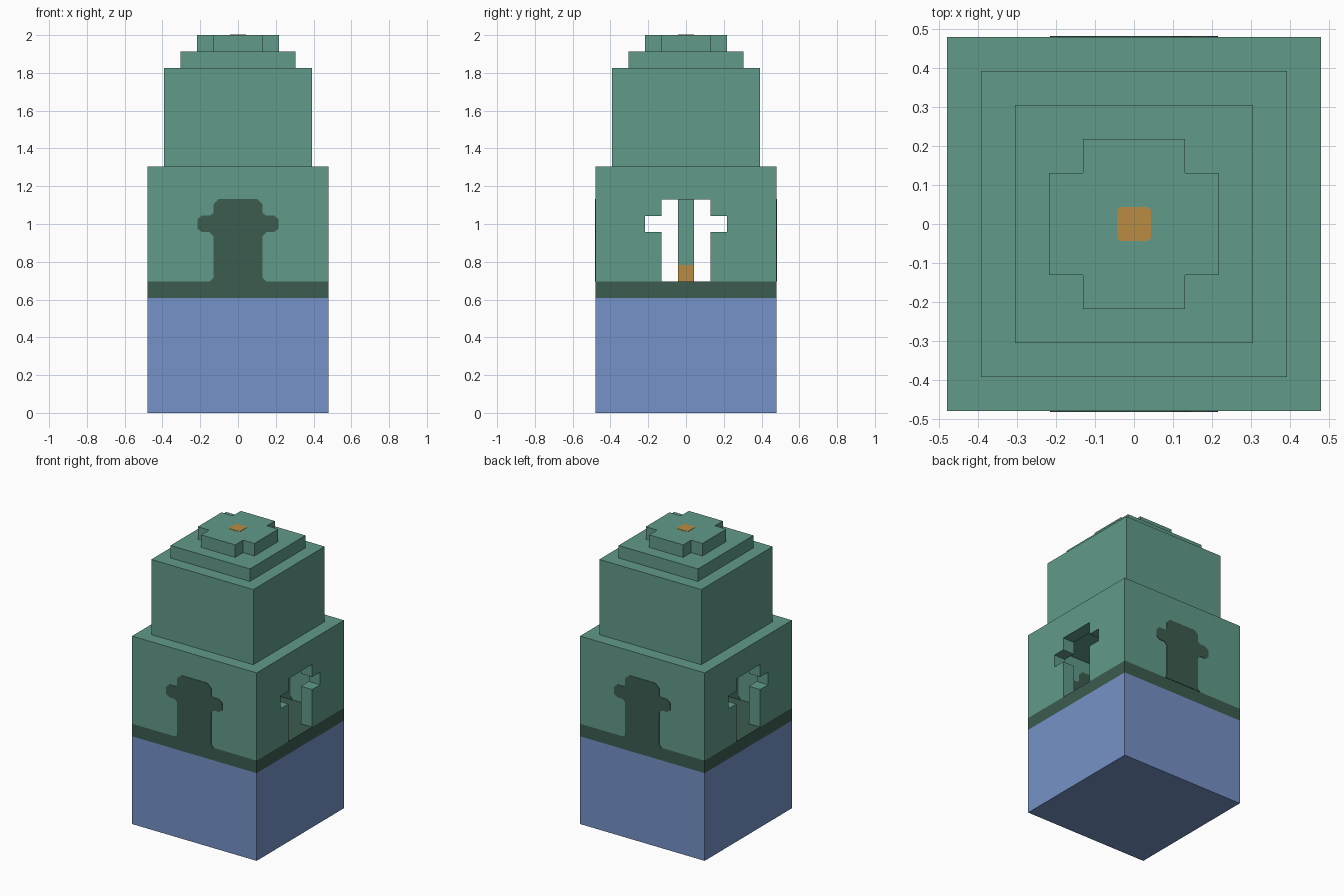
import bpy
import bmesh

cube = bpy.data.objects.get("Cube")
if cube:
    bpy.data.objects.remove(cube, do_unlink=True)

U = 2 / 23  # edge of one block


def material(name, rgb):
    m = bpy.data.materials.new(name)
    m.use_nodes = True
    color = (*rgb, 1)
    m.diffuse_color = color
    bsdf = m.node_tree.nodes["Principled BSDF"]
    bsdf.inputs["Base Color"].default_value = color
    bsdf.inputs["Roughness"].default_value = 0.9
    return m


GREEN = material("sea green", (0.119, 0.325, 0.255))
DARK = material("dark green", (0.045, 0.107, 0.080))
BLUE = material("soft blue", (0.178, 0.287, 0.571))
ORANGE = material("amber", (0.485, 0.262, 0.054))


def prism(name, outline, depth, mat):
    """Extrude a closed outline of 3D points along a vector."""
    bm = bmesh.new()
    face = bm.faces.new([bm.verts.new(p) for p in outline])
    ext = bmesh.ops.extrude_face_region(bm, geom=[face])
    moved = [g for g in ext["geom"] if isinstance(g, bmesh.types.BMVert)]
    bmesh.ops.translate(bm, verts=moved, vec=depth)
    # the starting cap stays in place so the solid is closed
    bmesh.ops.recalc_face_normals(bm, faces=bm.faces)
    mesh = bpy.data.meshes.new(name)
    bm.to_mesh(mesh)
    bm.free()
    mesh.materials.append(mat)
    obj = bpy.data.objects.new(name, mesh)
    bpy.context.scene.collection.objects.link(obj)
    return obj


def block(name, hx, hy, z0, z1, mat):
    """Centred box, all sizes in blocks."""
    x, y, z = hx * U, hy * U, z0 * U
    outline = [(-x, -y, z), (x, -y, z), (x, y, z), (-x, y, z)]
    return prism(name, outline, (0, 0, (z1 - z0) * U), mat)


def carve(target, cutter):
    mod = target.modifiers.new("opening", "BOOLEAN")
    mod.operation = "DIFFERENCE"
    mod.solver = "EXACT"
    mod.object = cutter
    bpy.context.view_layer.objects.active = target
    bpy.ops.object.modifier_apply(modifier=mod.name)
    bpy.data.objects.remove(cutter, do_unlink=True)


# Base and dark floor band
block("base", 5.5, 5.5, 0, 7, BLUE)
block("floor_band", 5.5, 5.5, 7, 8, DARK)

# Hollow hall with cross-shaped openings through both sides
hall = block("hall", 5.5, 5.5, 8, 15, GREEN)
carve(hall, block("room_cutter", 4.5, 4.5, 7.5, 14, GREEN))
carve(hall, block("window_cutter", 6, 1.5, 7.6, 13, GREEN))
carve(hall, block("arm_cutter", 6, 2.5, 11, 12, GREEN))

# Pillar standing on an amber block in the middle of the hall
block("lamp_block", 0.5, 0.5, 8, 9, ORANGE)
block("pillar", 0.5, 0.5, 9, 14, GREEN)

# Stepped tower
block("tower", 4.5, 4.5, 15, 21, GREEN)
block("tower_step", 3.5, 3.5, 21, 22, GREEN)

# Plus-shaped cap
corner = [(2.5, 1.5), (1.5, 1.5), (1.5, 2.5)]
plus = []
for sx, sy in ((1, 1), (-1, 1), (-1, -1), (1, -1)):
    pts = corner if sx * sy > 0 else corner[::-1]
    plus += [(sx * x * U, sy * y * U, 22 * U) for x, y in pts]
prism("cap", plus, (0, 0, U), GREEN)

# Amber inlay on the cap, with clipped corners
a, b = 0.043, 0.036
inlay = [(a, b), (b, a), (-b, a), (-a, b), (-a, -b), (-b, -a), (b, -a), (a, -b)]
prism("cap_inlay", [(x, y, 2) for x, y in inlay], (0, 0, 0.002), ORANGE)

# Dark cross-shaped doors painted on front and back, outside and inside
half = [(0.148, 0.696), (0.13, 0.715), (0.13, 0.935), (0.15, 0.957),
        (0.19, 0.957), (0.215, 0.975), (0.215, 1.025), (0.19, 1.046),
        (0.145, 1.046), (0.13, 1.06), (0.13, 1.105), (0.1, 1.133)]
door = half + [(-x, z) for x, z in reversed(half)]
for side, s in (("front", -1), ("back", 1)):
    for place, y, d in (("outer", 5.5, 0.003), ("inner", 4.5, -0.003)):
        prism(f"{side}_door_{place}", [(x, s * y * U, z) for x, z in door],
              (0, s * d, 0), DARK)
